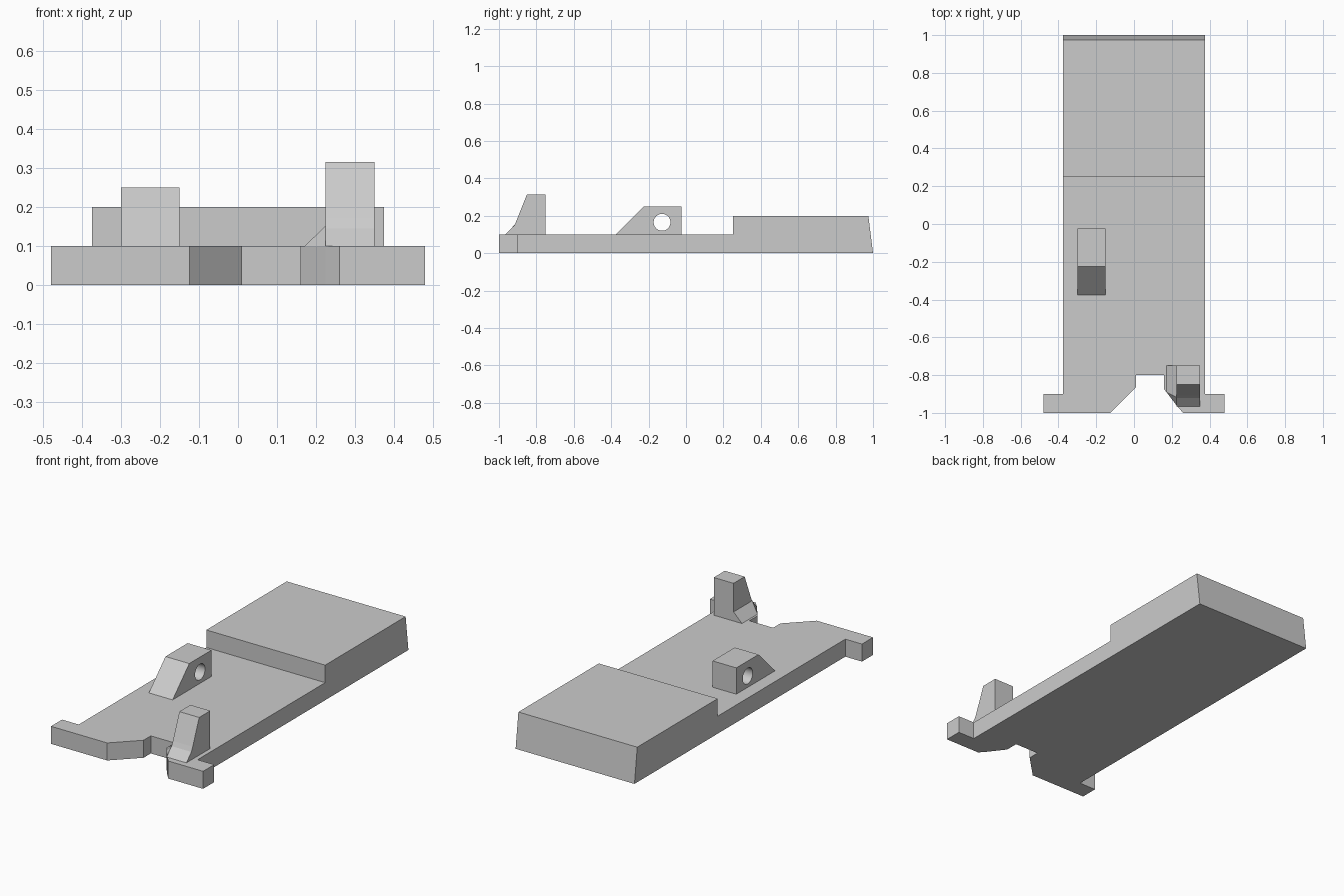
import bpy, bmesh
from math import radians

cube = bpy.data.objects.get("Cube")
if cube:
    bpy.data.objects.remove(cube, do_unlink=True)

GREY = (0.6, 0.6, 0.6, 1.0)
grey = bpy.data.materials.new("plain grey")
grey.use_nodes = True
grey.diffuse_color = GREY
grey.node_tree.nodes["Principled BSDF"].inputs["Base Color"].default_value = GREY


def loft(name, start, end):
    """Solid between two matching outlines."""
    bm = bmesh.new()
    a = [bm.verts.new(p) for p in start]
    b = [bm.verts.new(p) for p in end]
    bm.faces.new(a)
    bm.faces.new(b)
    for i in range(len(a)):
        j = (i + 1) % len(a)
        bm.faces.new((a[i], a[j], b[j], b[i]))
    bmesh.ops.recalc_face_normals(bm, faces=bm.faces)
    mesh = bpy.data.meshes.new(name)
    bm.to_mesh(mesh)
    bm.free()
    mesh.materials.append(grey)
    obj = bpy.data.objects.new(name, mesh)
    bpy.context.collection.objects.link(obj)
    return obj


def side_profile(name, yz, x0, x1):
    return loft(name, [(x0, y, z) for y, z in yz], [(x1, y, z) for y, z in yz])


def combine(obj, tool, operation):
    """Apply a boolean and discard the tool."""
    mod = obj.modifiers.new("cut", "BOOLEAN")
    mod.operation, mod.solver, mod.object = operation, "EXACT", tool
    bpy.ops.object.select_all(action="DESELECT")
    bpy.context.view_layer.objects.active = obj
    obj.select_set(True)
    bpy.ops.object.modifier_apply(modifier=mod.name)
    bpy.data.objects.remove(tool, do_unlink=True)


# Base: plan outline with front lugs and notch, trimmed to the stepped side profile
plan = [(-0.48, -1), (-0.125, -1), (0.01, -0.865), (0.01, -0.8), (0.16, -0.8),
        (0.16, -0.875), (0.225, -0.96), (0.26, -1), (0.48, -1), (0.48, -0.9),
        (0.375, -0.9), (0.375, 1.1), (-0.375, 1.1), (-0.375, -0.9), (-0.48, -0.9)]
base = loft("base_plate", [(x, y, -0.1) for x, y in plan], [(x, y, 0.4) for x, y in plan])
step = side_profile("step_tool", [(-1.1, 0), (1, 0), (0.975, 0.2), (0.25, 0.2),
                                  (0.25, 0.1), (-1.1, 0.1)], -0.6, 0.6)
combine(base, step, "INTERSECT")

# Bracket with a round cross hole
bracket = side_profile("pivot_bracket", [(-0.375, 0.1), (-0.225, 0.25),
                                         (-0.025, 0.25), (-0.025, 0.1)], -0.3, -0.15)
bpy.ops.mesh.primitive_cylinder_add(vertices=48, radius=0.045, depth=0.4,
                                    location=(-0.225, -0.128, 0.165),
                                    rotation=(0, radians(90), 0))
drill = bpy.context.object
drill.data.materials.append(grey)
combine(bracket, drill, "DIFFERENCE")
bpy.ops.object.shade_smooth_by_angle(angle=radians(25))

# Front post with a swept front face
side_profile("front_post", [(-0.965, 0.1), (-0.92, 0.145), (-0.908, 0.17), (-0.85, 0.315),
                            (-0.75, 0.315), (-0.75, 0.1)], 0.225, 0.35)

# Sloped fillet beside the post, following the notch edge
loft("post_fillet",
     [(0.172, -0.75, 0.1), (0.225, -0.75, 0.1), (0.225, -0.75, 0.152)],
     [(0.172, -0.89, 0.1), (0.225, -0.96, 0.1), (0.225, -0.918, 0.152)])
